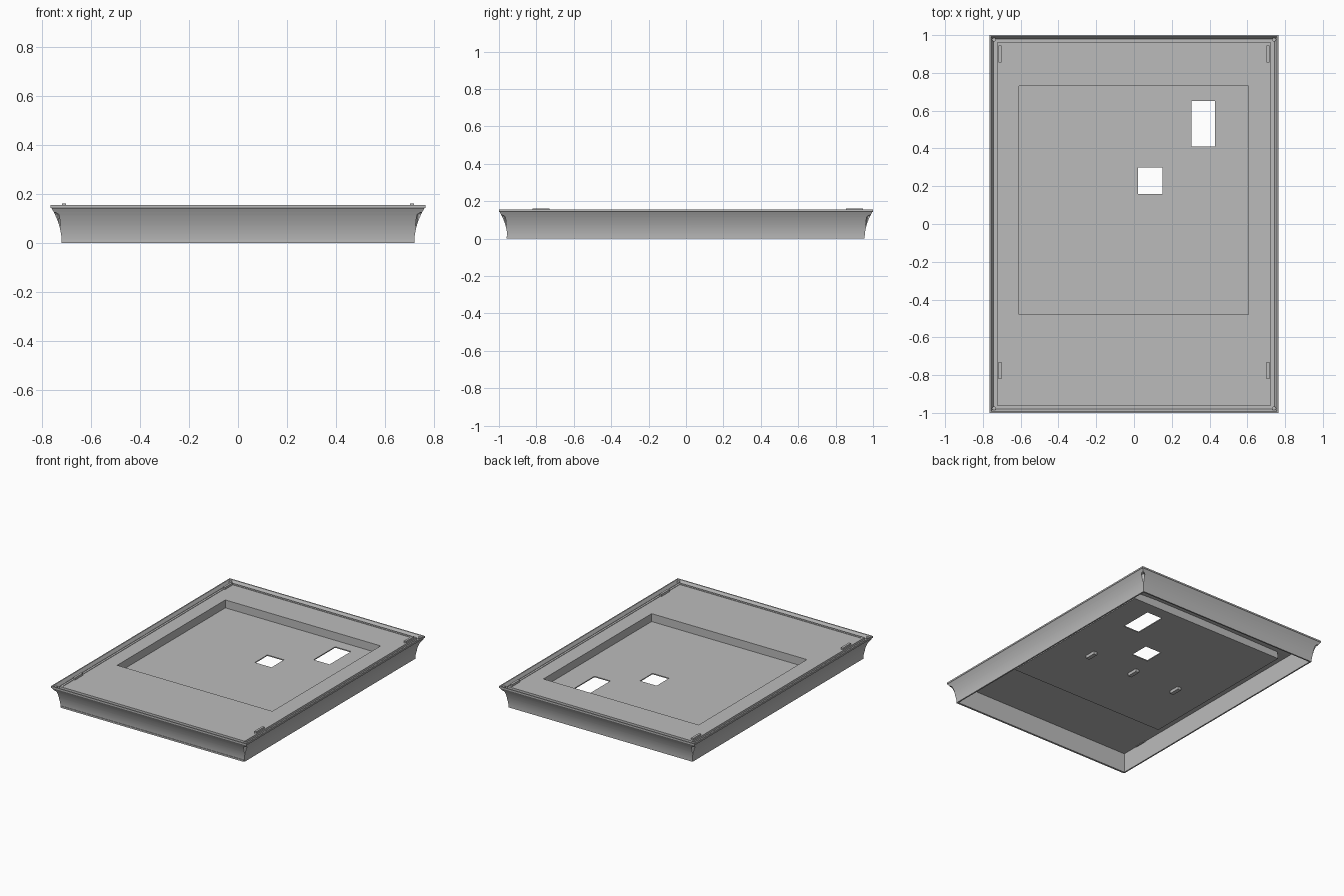
import bpy, bmesh, math
from mathutils import Vector, Matrix

cube = bpy.data.objects.get("Cube")
if cube:
    bpy.data.objects.remove(cube, do_unlink=True)

HX, HY, TOP = 0.765, 1.0, 0.155      # half width, half length, rim height
PANEL_Z, FLOOR_Z = 0.146, 0.09       # sheet top and pocket floor

gray = bpy.data.materials.new("light_gray")
gray.use_nodes = True
gray.diffuse_color = (0.5, 0.5, 0.5, 1)
gray.node_tree.nodes["Principled BSDF"].inputs["Base Color"].default_value = (0.5, 0.5, 0.5, 1)


def finish(name, bm, smooth=False):
    bmesh.ops.recalc_face_normals(bm, faces=bm.faces)
    mesh = bpy.data.meshes.new(name)
    bm.to_mesh(mesh)
    bm.free()
    mesh.materials.append(gray)
    obj = bpy.data.objects.new(name, mesh)
    bpy.context.collection.objects.link(obj)
    if smooth:
        bpy.ops.object.select_all(action="DESELECT")
        obj.select_set(True)
        bpy.context.view_layer.objects.active = obj
        bpy.ops.object.shade_smooth_by_angle(angle=math.radians(30))
    return obj


def box(name, x, y, z):
    """Box spanning the (low, high) pairs."""
    bm = bmesh.new()
    mid = Vector([sum(r) / 2 for r in (x, y, z)])
    size = [r[1] - r[0] for r in (x, y, z)]
    bmesh.ops.create_cube(bm, size=1, matrix=Matrix.Translation(mid) @ Matrix.Diagonal((*size, 1)))
    return finish(name, bm)


# Mitred moulding: (inset from the outer edge, height) profile swept round four corners
cove = [(0.045 - 0.041 * t ** 2, 0.142 * t) for t in (i / 10 for i in range(11))]
profile = cove + [(0, 0.144), (0, TOP), (0.008, TOP), (0.02, 0.134), (0.04, 0.134),
                  (0.04, 0.149), (0.055, 0.149), (0.055, 0)]
bm = bmesh.new()
rings = [[bm.verts.new((sx * (HX - o), sy * (HY - o), z)) for o, z in profile]
         for sx, sy in ((-1, -1), (1, -1), (1, 1), (-1, 1))]
n = len(profile)
for k in range(4):
    a, b = rings[k], rings[(k + 1) % 4]
    for i in range(n):
        j = (i + 1) % n
        bm.faces.new((a[i], b[i], b[j], a[j]))
frame = finish("moulded_frame", bm, smooth=True)

# Teardrop recess through the outside of each corner
bm = bmesh.new()
arc = [math.radians(-20 + 22 * i) for i in range(11)]
drop = [(0.011 * math.cos(t), 0.115 + 0.011 * math.sin(t)) for t in arc] + [(0, 0.05)]
for sx in (-1, 1):
    for sy in (-1, 1):
        out = Vector((sx, sy, 0)).normalized()
        side = Vector((-out.y, out.x, 0))
        ends = []
        for inset in (-0.03, 0.037):
            base = Vector((sx * (HX - inset), sy * (HY - inset), 0))
            ends.append([bm.verts.new(base + side * s + Vector((0, 0, z))) for s, z in drop])
        bm.faces.new(ends[0])
        bm.faces.new(ends[1])
        for i in range(len(drop)):
            j = (i + 1) % len(drop)
            bm.faces.new((ends[0][i], ends[0][j], ends[1][j], ends[1][i]))
cutter = finish("corner_cutter", bm)
cutter.hide_render = True
cutter.hide_set(True)
cut = frame.modifiers.new("corner_recess", "BOOLEAN")
cut.object = cutter
cut.solver = "EXACT"

# Sheet with a sunken pocket and two windows, laid out on a grid of cells
xs = [-0.712, -0.61, 0.02, 0.15, 0.305, 0.43, 0.605, 0.712]
ys = [-0.947, -0.48, 0.16, 0.30, 0.41, 0.65, 0.73, 0.947]
windows = {(2, 2), (4, 4)}
bm = bmesh.new()
cache = {}


def vert(i, j, z):
    if (i, j, z) not in cache:
        cache[i, j, z] = bm.verts.new((xs[i], ys[j], z))
    return cache[i, j, z]


def sunken(i, j):
    return 1 <= i <= 5 and 1 <= j <= 5


for i in range(7):
    for j in range(7):
        if (i, j) in windows:
            continue
        z = FLOOR_Z if sunken(i, j) else PANEL_Z
        bm.faces.new([vert(i, j, z), vert(i + 1, j, z), vert(i + 1, j + 1, z), vert(i, j + 1, z)])
for k in range(1, 6):
    for e in (1, 6):
        for p, q in (((k, e), (k + 1, e)), ((e, k), (e, k + 1))):
            bm.faces.new([vert(*p, FLOOR_Z), vert(*q, FLOOR_Z), vert(*q, PANEL_Z), vert(*p, PANEL_Z)])
panel = finish("pocketed_panel", bm)
if panel.data.polygons[0].normal.z < 0:
    panel.data.flip_normals()
thick = panel.modifiers.new("thickness", "SOLIDIFY")
thick.thickness = 0.007
thick.offset = -1
thick.use_even_offset = True

# Clips on the long sides, standing just above the rim
for label, s in (("left", 1), ("right", -1)):
    for end, y in (("back", (0.855, 0.945)), ("front", (-0.82, -0.73))):
        x = sorted((s * 0.702, s * 0.718))
        box(f"{end}_{label}_clip", x, y, (0.135, 0.161))

# Thin foot lip along the front
box("front_lip", (-0.715, 0.715), (-0.959, -0.95), (0, 0.012))

# Tabs below the pocket floor
for label, x in (("left", 0.36), ("middle", 0), ("right", -0.36)):
    box(f"{label}_tab", (x - 0.014, x + 0.014), (-0.045, 0.035), (0.062, 0.085))

# Corner screw heads in the rim channel
for sx in (-1, 1):
    for sy in (-1, 1):
        bm = bmesh.new()
        at = Matrix.Translation((sx * (HX - 0.024), sy * (HY - 0.024), 0.141))
        bmesh.ops.create_cone(bm, cap_ends=True, segments=16, radius1=0.01, radius2=0.01,
                              depth=0.018, matrix=at)
        finish(f"{'back' if sy > 0 else 'front'}_{'left' if sx > 0 else 'right'}_screw", bm, smooth=True)
